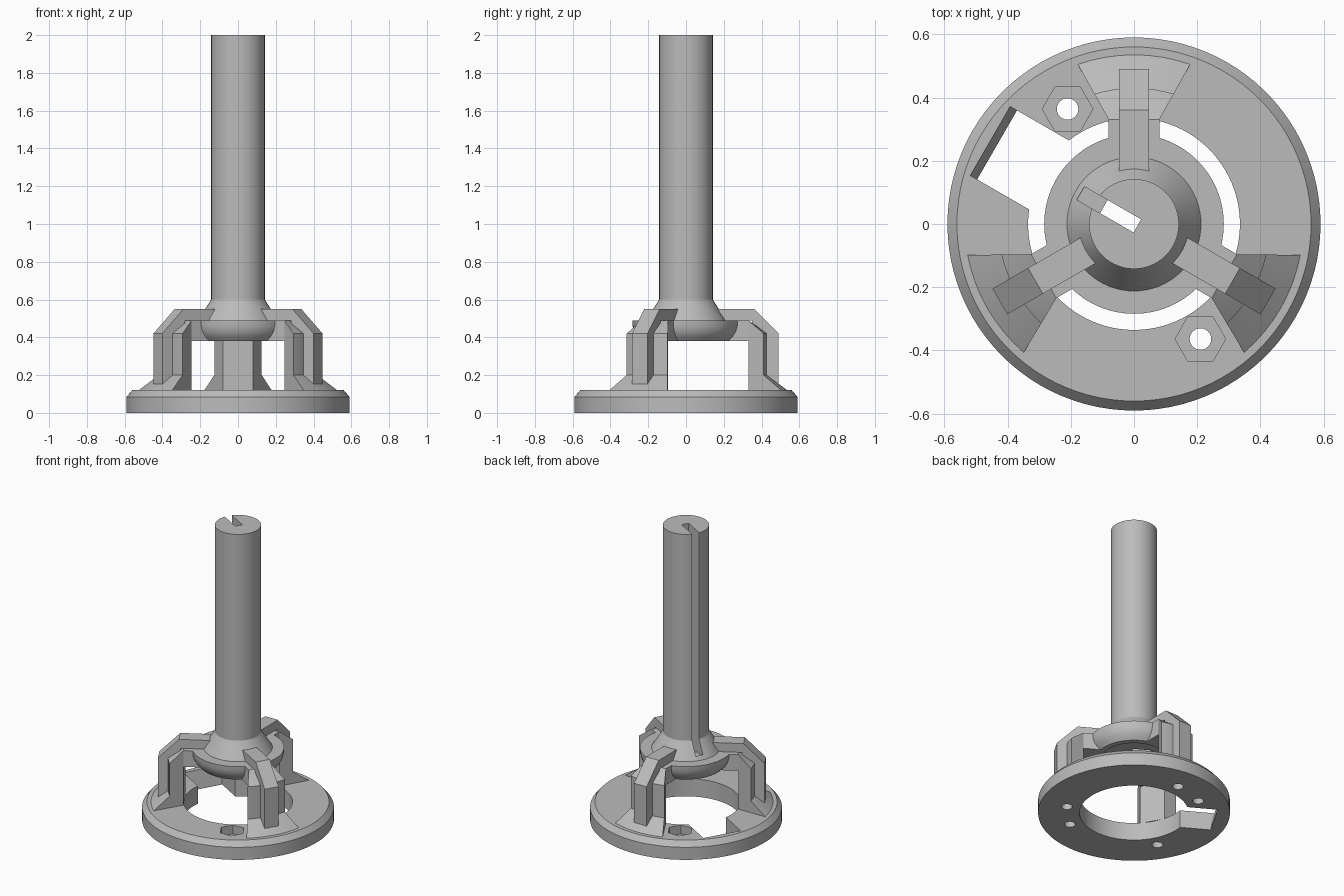
import bpy, bmesh, math
from mathutils import Matrix, Vector

cube = bpy.data.objects.get("Cube")
if cube:
    bpy.data.objects.remove(cube, do_unlink=True)

grey = bpy.data.materials.new("light_grey")
grey.use_nodes = True
colour = (0.5, 0.5, 0.5, 1)
grey.diffuse_color = colour
grey.node_tree.nodes["Principled BSDF"].inputs["Base Color"].default_value = colour


def finish(name, bm):
    bmesh.ops.recalc_face_normals(bm, faces=bm.faces)
    mesh = bpy.data.meshes.new(name)
    bm.to_mesh(mesh)
    bm.free()
    mesh.materials.append(grey)
    obj = bpy.data.objects.new(name, mesh)
    bpy.context.collection.objects.link(obj)
    return obj


def lathe(name, profile, closed, steps=64):
    """Spin an (r, z) profile about z; closed profiles form a ring."""
    bm = bmesh.new()
    verts = [bm.verts.new((r, 0, z)) for r, z in profile]
    pairs = list(zip(verts, verts[1:] + verts[:1]))
    if not closed:
        pairs.pop()
    edges = [bm.edges.new(p) for p in pairs]
    bmesh.ops.spin(bm, geom=verts + edges, cent=(0, 0, 0), axis=(0, 0, 1),
                   angle=math.tau, steps=steps, use_duplicate=False)
    bmesh.ops.remove_doubles(bm, verts=bm.verts, dist=1e-4)
    return finish(name, bm)


def hull(name, points):
    bm = bmesh.new()
    for p in points:
        bm.verts.new(p)
    bmesh.ops.convex_hull(bm, input=bm.verts)
    bmesh.ops.dissolve_limit(bm, angle_limit=0.01, verts=bm.verts, edges=bm.edges)
    return finish(name, bm)


def box(name, x, y, z):
    return hull(name, [(a, b, c) for a in x for b in y for c in z])


def prism(name, profile, half):
    """Extrude a (y, z) outline across x."""
    bm = bmesh.new()
    face = bm.faces.new([bm.verts.new((-half, y, z)) for y, z in profile])
    new = bmesh.ops.extrude_face_region(bm, geom=[face])["geom"]
    moved = [v for v in new if isinstance(v, bmesh.types.BMVert)]
    bmesh.ops.translate(bm, verts=moved, vec=(2 * half, 0, 0))
    return finish(name, bm)


def peg(name, x, y, radius, z0, z1, sides=24):
    bm = bmesh.new()
    bmesh.ops.create_cone(bm, cap_ends=True, segments=sides, radius1=radius,
                          radius2=radius, depth=z1 - z0,
                          matrix=Matrix.Translation((x, y, (z0 + z1) / 2)))
    return finish(name, bm)


def combine(target, other, operation):
    mod = target.modifiers.new("combine", "BOOLEAN")
    mod.operation, mod.object, mod.solver = operation, other, "EXACT"
    bpy.context.view_layer.objects.active = target
    bpy.ops.object.modifier_apply(modifier=mod.name)
    bpy.data.objects.remove(other, do_unlink=True)


def smooth(obj):
    bpy.ops.object.select_all(action="DESELECT")
    obj.select_set(True)
    bpy.context.view_layer.objects.active = obj
    bpy.ops.object.shade_smooth_by_angle(angle=math.radians(25))


def turn(obj, degrees):
    obj.data.transform(Matrix.Rotation(math.radians(degrees), 4, "Z"))
    return obj


BOLT = 0.42  # bolt circle radius

# Base ring with chamfered rim
base = lathe("base_ring", [(0.335, 0), (0.59, 0), (0.59, 0.085),
                           (0.56, 0.12), (0.335, 0.12)], True, 96)

# Side notch with a slightly sloping outer wall
notch = prism("notch_cutter", [(0.2, -0.1), (0.49, -0.1), (0.5, 0),
                               (0.525, 0.12), (0.55, 0.24), (0.2, 0.24)], 0.126)
combine(base, turn(notch, 60), "DIFFERENCE")

# Two hexagonal nut pockets, and bolt holes at pockets and legs
for angle in (30, 210):
    combine(base, turn(peg("nut_cutter", 0, BOLT, 0.08, 0.06, 0.2, 6), angle), "DIFFERENCE")
    # Align the hexagon so its points face front and back
for angle in (30, 210, 0, 120, 240):
    hole = turn(peg("hole_cutter", 0, BOLT, 0.034, -0.1, 0.2), angle)
    combine(base, hole, "DIFFERENCE")
smooth(base)

# Hub and shaft in one turned piece, hollow underneath
hub = lathe("hub_and_shaft", [(0, 2), (0.142, 2), (0.142, 0.6), (0.212, 0.49),
                              (0.284, 0.49), (0.283, 0.46), (0.275, 0.43),
                              (0.26, 0.405), (0.236, 0.38), (0.2, 0.38),
                              (0.19, 0.44), (0, 0.44)], False)
half = 0.024
slot = box("slot_cutter", (-half, half), (-0.012, 0.195), (0.5, 2.2))
combine(hub, turn(slot, 60), "DIFFERENCE")
through = box("through_cutter", (-half, half), (-0.012, 0.11), (0.3, 0.6))
combine(hub, turn(through, 60), "DIFFERENCE")
smooth(hub)


# Support legs
def arc(radius, spread, z):
    angles = [math.radians(spread * k / 4) for k in range(-4, 5)]
    return [(radius * math.sin(a), radius * math.cos(a), z) for a in angles]


def inner(z):
    return [(-0.08, 0.33, z), (0.08, 0.33, z)]


def make_leg(name, angle):
    leg = hull(name, inner(0.2) + arc(0.43, 17, 0.2) + inner(0.49) + arc(0.43, 17, 0.42))
    foot = hull("foot", inner(0.12) + arc(0.535, 19.4, 0.12) + inner(0.2) + arc(0.43, 17, 0.2))
    combine(leg, foot, "UNION")
    rib = prism("rib", [(0.15, 0.49), (0.15, 0.55), (0.36, 0.55), (0.49, 0.42),
                        (0.49, 0.12), (0.35, 0.12), (0.35, 0.49)], 0.047)
    combine(leg, rib, "UNION")
    bridge = box("bridge", (-0.08, 0.08), (0.21, 0.33), (0.38, 0.49))
    combine(leg, bridge, "UNION")
    combine(leg, peg("hole_cutter", 0, BOLT, 0.034, 0, 0.3), "DIFFERENCE")
    turn(leg, angle)
    smooth(leg)


for name, angle in (("back_leg", 0), ("right_leg", 120), ("left_leg", 240)):
    make_leg(name, angle)
